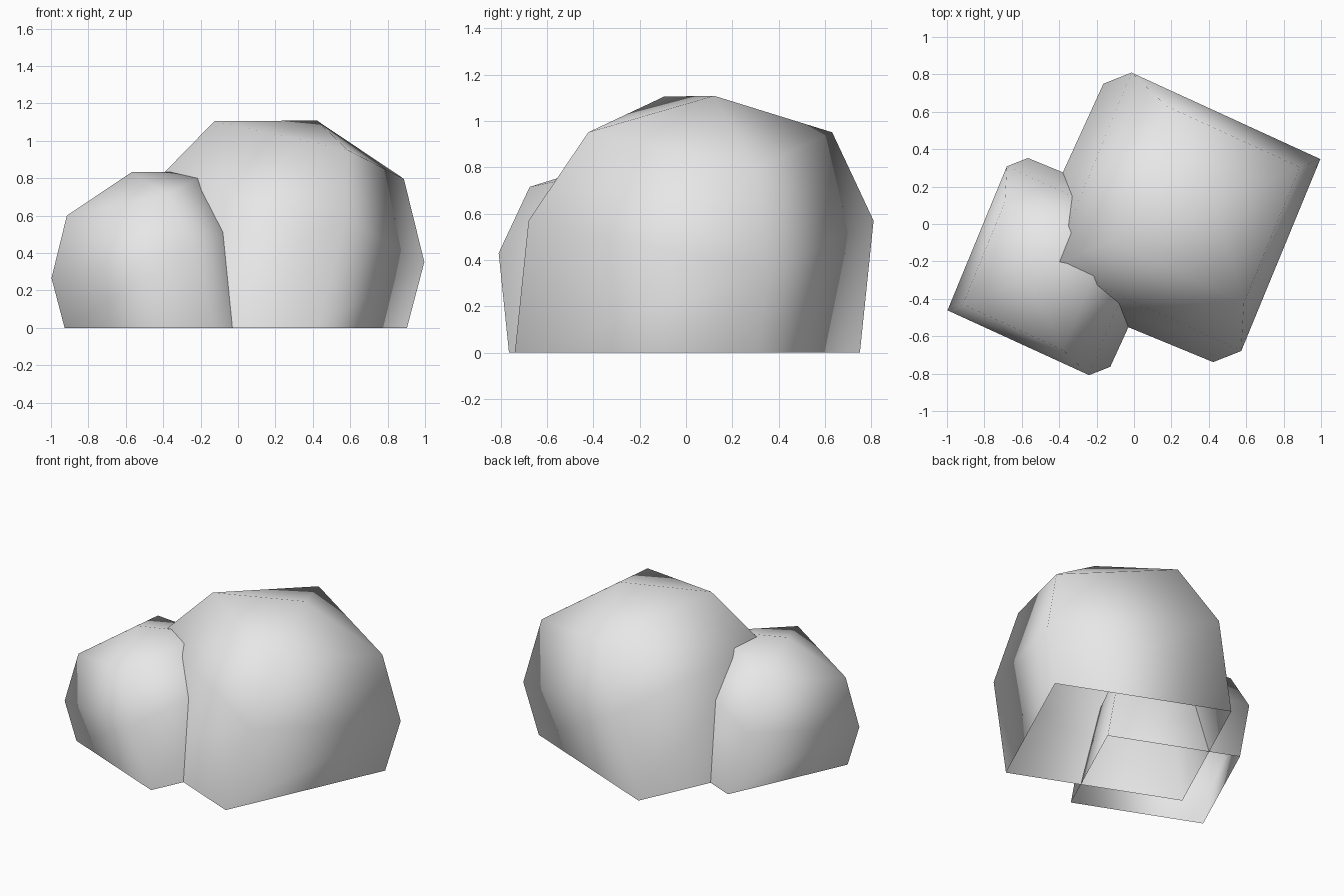
import bpy, bmesh
from math import radians
from mathutils import Matrix, Vector

cube = bpy.data.objects.get("Cube")
if cube:
    bpy.data.objects.remove(cube, do_unlink=True)

stone = bpy.data.materials.new("stone_grey")
stone.use_nodes = True
colour = (0.8, 0.8, 0.8, 1)
stone.diffuse_color = colour
stone.node_tree.nodes["Principled BSDF"].inputs["Base Color"].default_value = colour


def boulder(name, centre, size, turn):
    """Tilted four-sided dome whose walls run down its axis to the ground, open below."""
    bm = bmesh.new()
    bmesh.ops.create_uvsphere(bm, u_segments=4, v_segments=4, radius=0.8)
    # keep the upper half
    bmesh.ops.delete(bm, geom=[v for v in bm.verts if v.co.z < -0.01], context='VERTS')
    matrix = (Matrix.Translation(centre) @ Matrix.Rotation(radians(turn), 4, 'Z')
              @ Matrix.Rotation(radians(15.8), 4, 'Y')
              @ Matrix.Diagonal((size, size, size * 0.7, 1)))
    bmesh.ops.transform(bm, matrix=matrix, verts=bm.verts)
    # walls slide along the tilted axis until they meet the ground
    axis = matrix.to_3x3() @ Vector((0, 0, 1))
    rim = [e for e in bm.edges if e.is_boundary]
    walls = bmesh.ops.extrude_edge_only(bm, edges=rim)["geom"]
    for v in walls:
        if isinstance(v, bmesh.types.BMVert):
            v.co -= axis * (v.co.z / axis.z)
    bmesh.ops.recalc_face_normals(bm, faces=bm.faces)
    if sum(f.normal.z * f.calc_area() for f in bm.faces) < 0:
        bmesh.ops.reverse_faces(bm, faces=bm.faces)
    for f in bm.faces:
        f.smooth = True
    mesh = bpy.data.meshes.new(name)
    bm.to_mesh(mesh)
    bm.free()
    mesh.materials.append(stone)
    bpy.context.collection.objects.link(bpy.data.objects.new(name, mesh))


boulder("large_boulder", (0.28, 0.065, 0.57), 1, 21.5)
boulder("small_boulder", (-0.46, -0.25, 0.43), 0.75, 201.5)
